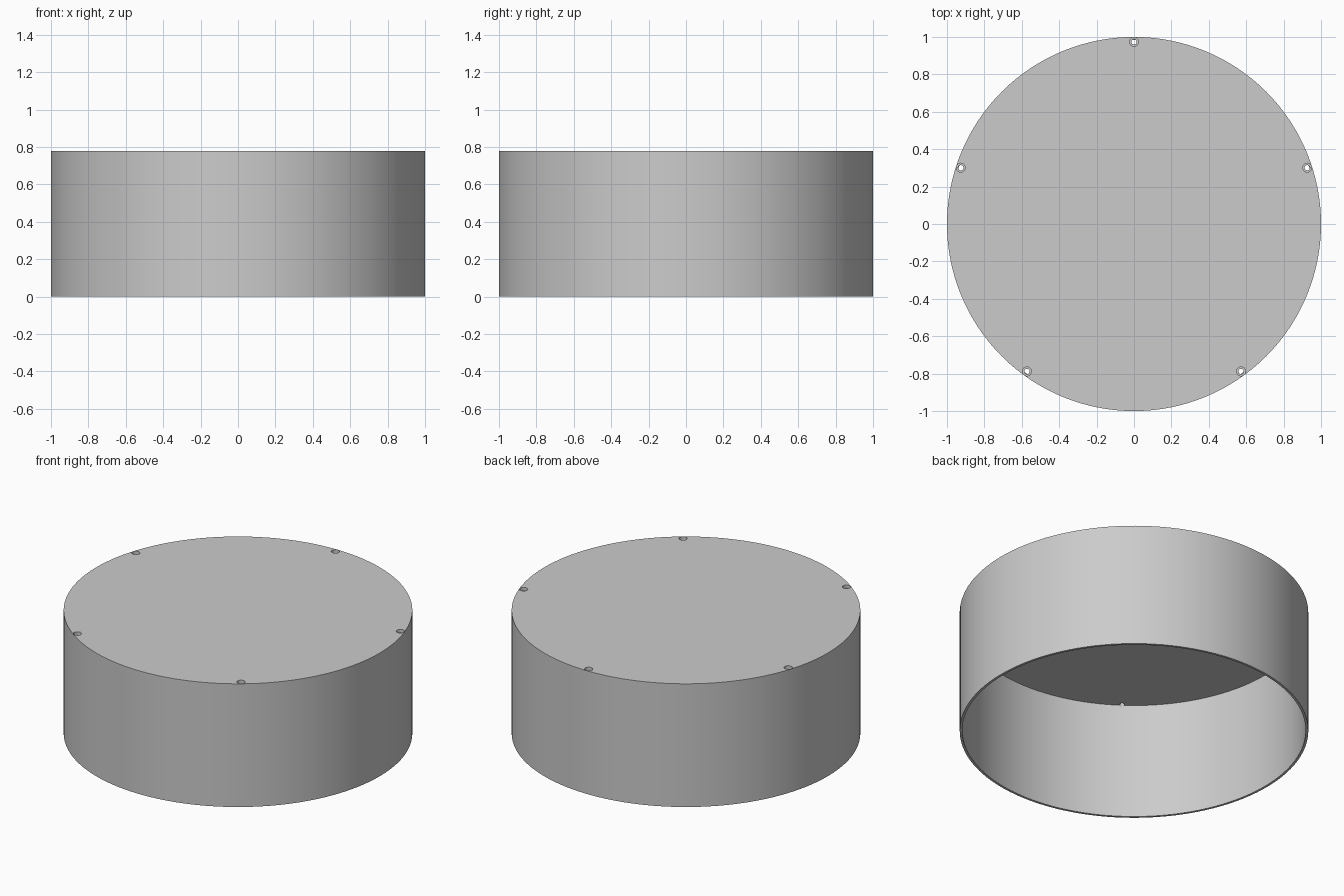
import bpy, bmesh
from math import radians, cos, sin

cube = bpy.data.objects.get("Cube")
if cube:
    bpy.data.objects.remove(cube, do_unlink=True)

HEIGHT = 0.78
PLATE = 0.045     # thickness of the top plate
INNER = 0.985     # inside radius of the wall
HOLE_RING = 0.974

grey = bpy.data.materials.new("light_grey")
grey.use_nodes = True
grey.diffuse_color = (0.6, 0.6, 0.6, 1)
grey.node_tree.nodes["Principled BSDF"].inputs["Base Color"].default_value = (0.6, 0.6, 0.6, 1)


def lathe(name, profile, steps, center=(0, 0)):
    """Revolve a closed (radius, z) profile that starts and ends on the axis."""
    bm = bmesh.new()
    verts = [bm.verts.new((r, 0, z)) for r, z in profile]
    edges = [bm.edges.new(pair) for pair in zip(verts, verts[1:])]
    bmesh.ops.spin(bm, geom=verts + edges, cent=(0, 0, 0), axis=(0, 0, 1),
                   angle=radians(360), steps=steps, use_merge=True)
    bmesh.ops.remove_doubles(bm, verts=bm.verts, dist=1e-5)
    bmesh.ops.recalc_face_normals(bm, faces=bm.faces)
    mesh = bpy.data.meshes.new(name)
    bm.to_mesh(mesh)
    bm.free()
    mesh.materials.append(grey)
    obj = bpy.data.objects.new(name, mesh)
    obj.location = (*center, 0)
    bpy.context.collection.objects.link(obj)
    return obj


# Round cap, open underneath
under = HEIGHT - PLATE
cap = lathe("round_cap", [(0, HEIGHT), (1, HEIGHT), (1, 0), (INNER, 0),
                          (INNER, under), (0, under)], 128)

# Five stepped screw holes near the rim
bore, head, step = 0.014, 0.024, HEIGHT - 0.02
hole_profile = [(0, HEIGHT + 0.05), (head, HEIGHT + 0.05), (head, step),
                (bore, step), (bore, under - 0.01), (0, under - 0.01)]
bpy.context.view_layer.update()
bpy.context.view_layer.objects.active = cap
for i in range(5):
    a = radians(90 + 72 * i)
    cutter = lathe("screw_hole_cutter", hole_profile, 24,
                   (HOLE_RING * cos(a), HOLE_RING * sin(a)))
    cutter.hide_render = True
    bpy.context.view_layer.update()
    cut = cap.modifiers.new("screw_hole", 'BOOLEAN')
    cut.operation = 'DIFFERENCE'
    cut.solver = 'EXACT'
    cut.object = cutter
    bpy.ops.object.modifier_apply(modifier=cut.name)
    bpy.data.objects.remove(cutter, do_unlink=True)

# Smooth wall with crisp rims
bpy.ops.object.select_all(action='DESELECT')
cap.select_set(True)
bpy.ops.object.shade_smooth_by_angle(angle=radians(30))
